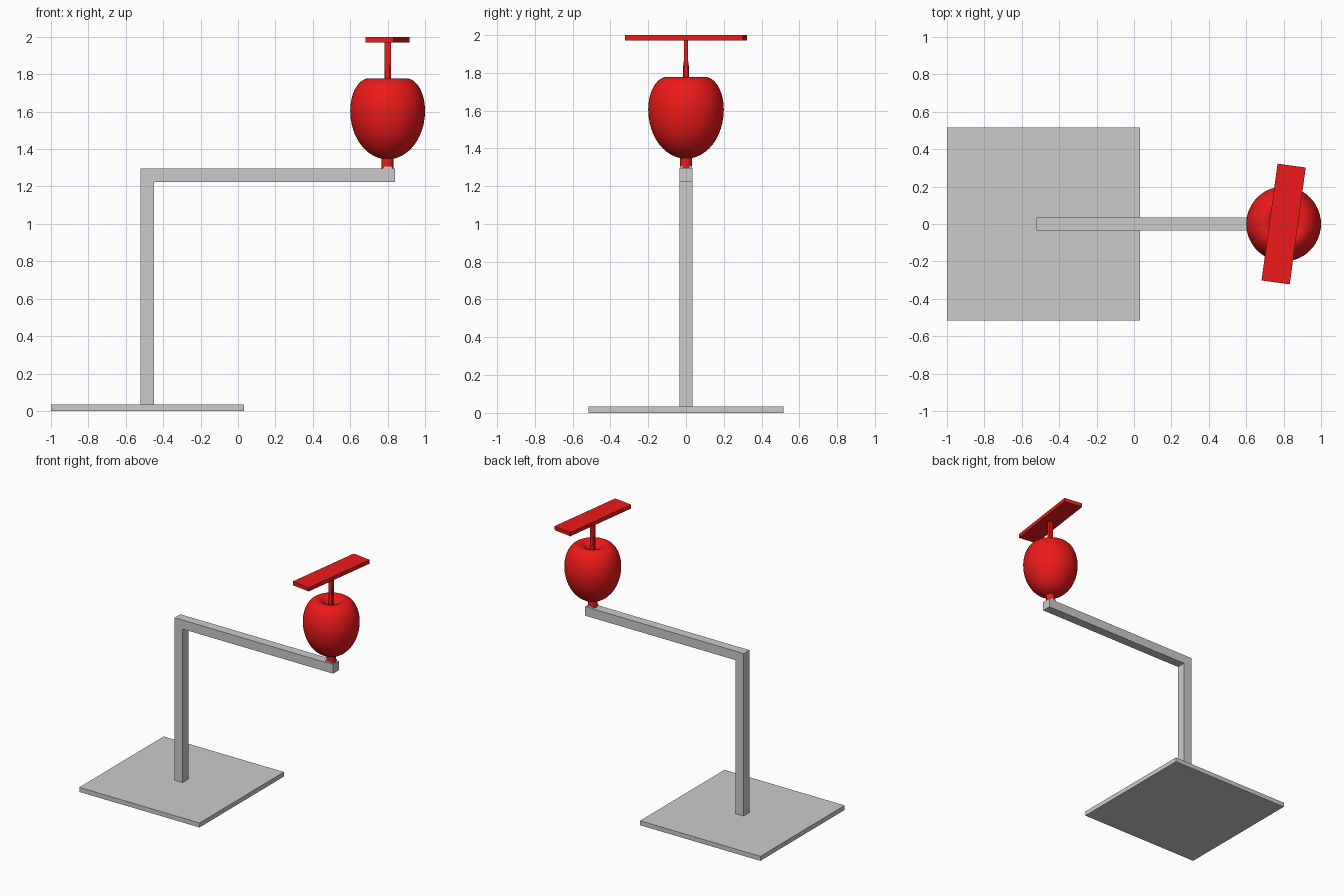
import bpy, bmesh, math
from mathutils import Matrix

if "Cube" in bpy.data.objects:
    bpy.data.objects.remove(bpy.data.objects["Cube"])

red = bpy.data.materials.new("red_paint")
red.diffuse_color = (0.85, 0.01, 0.01, 1)
red.use_nodes = True
red.node_tree.nodes["Principled BSDF"].inputs["Base Color"].default_value = red.diffuse_color


def add_object(name, bm, mat=None):
    bmesh.ops.recalc_face_normals(bm, faces=bm.faces)
    mesh = bpy.data.meshes.new(name)
    bm.to_mesh(mesh)
    bm.free()
    ob = bpy.data.objects.new(name, mesh)
    bpy.context.collection.objects.link(ob)
    if mat:
        mesh.materials.append(mat)
    return ob


def box(name, lo, hi, mat=None, turn=0):
    bm = bmesh.new()
    mid = [(a + b) / 2 for a, b in zip(lo, hi)]
    size = [b - a for a, b in zip(lo, hi)]
    bmesh.ops.create_cube(bm, size=1, matrix=Matrix.Translation(mid)
                          @ Matrix.Rotation(turn, 4, 'Z')
                          @ Matrix.Diagonal((*size, 1)))
    return add_object(name, bm, mat)


def lathe(name, profile, x, mat=None, steps=48):
    bm = bmesh.new()
    verts = [bm.verts.new((r, 0, z)) for r, z in profile]
    edges = [bm.edges.new(pair) for pair in zip(verts, verts[1:])]
    bmesh.ops.spin(bm, geom=verts + edges, cent=(0, 0, 0), axis=(0, 0, 1),
                   angle=math.tau, steps=steps)
    bmesh.ops.remove_doubles(bm, verts=bm.verts, dist=1e-4)
    ob = add_object(name, bm, mat)
    ob.location.x = x
    bpy.ops.object.select_all(action='DESELECT')
    ob.select_set(True)
    bpy.context.view_layer.objects.active = ob
    bpy.ops.object.shade_smooth_by_angle(angle=math.radians(40))
    return ob


# Stand: base plate, post and overhanging arm
box("base_plate", (-1, -0.517, 0), (0.032, 0.517, 0.035))
box("post", (-0.52, -0.035, 0.035), (-0.45, 0.035, 1.225))
box("arm", (-0.52, -0.035, 1.225), (0.84, 0.035, 1.295))

# Peg and collar joining the arm to the body
CX = 0.8
box("peg", (CX - 0.025, -0.033, 1.29), (CX + 0.025, 0.033, 1.308))
lathe("collar", [(0, 1.29), (0.032, 1.29), (0.032, 1.37), (0, 1.37)], CX, red, 32)

# Apple-shaped body: elliptical underside, rounded shoulder, dimple
profile = []
for i in range(13):
    t = math.radians(90 * (1 - i / 12))
    profile.append((0.2 * math.cos(t), 1.605 - 0.26 * math.sin(t)))
for i in range(1, 13):
    t = math.radians(90 * i / 12)
    profile.append((0.1 + 0.1 * math.cos(t), 1.605 + 0.173 * math.sin(t)))
profile += [(0.075, 1.77), (0.052, 1.752), (0.033, 1.73), (0.017, 1.715), (0, 1.71)]
profile[0] = (0, profile[0][1])
lathe("body", profile, CX, red)

# Stem, tapered at the root, carrying the flat blade
lathe("stem_root", [(0, 1.70), (0.018, 1.70), (0.014, 1.86), (0, 1.86)], CX, red, 16)
box("stem", (CX - 0.017, -0.011, 1.71), (CX + 0.017, 0.011, 1.975), red)
box("blade", (CX - 0.076, -0.315, 1.97), (CX + 0.076, 0.315, 2.0), red,
    turn=math.radians(-7.8))
